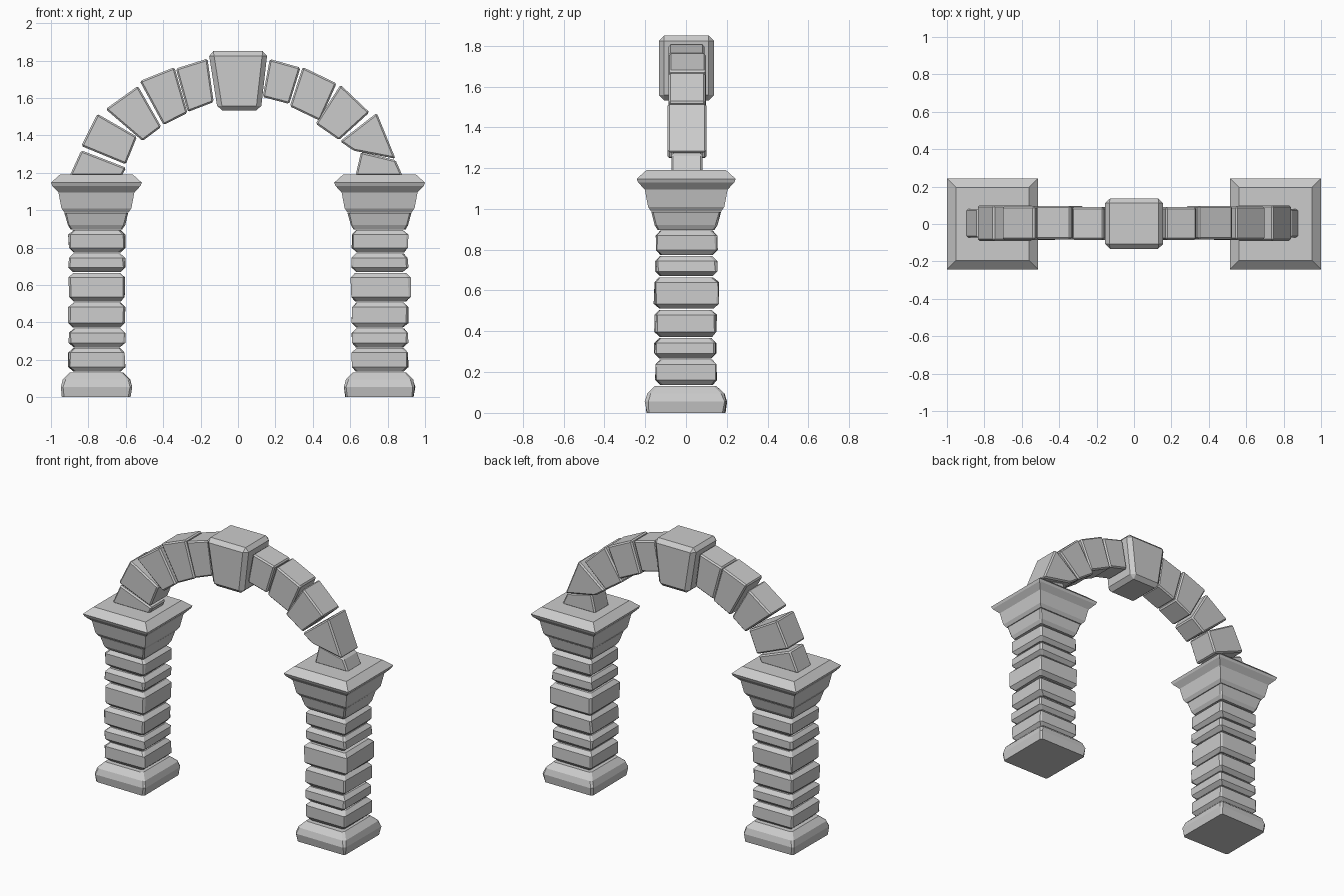
import bpy, bmesh, random
from mathutils import Vector

if "Cube" in bpy.data.objects:
    bpy.data.objects.remove(bpy.data.objects["Cube"])

random.seed(4)


def finish(bm, name):
    bmesh.ops.recalc_face_normals(bm, faces=bm.faces[:])
    me = bpy.data.meshes.new(name)
    bm.to_mesh(me)
    bm.free()
    ob = bpy.data.objects.new(name, me)
    bpy.context.collection.objects.link(ob)
    return ob


def stack(name, cx, cy, profile, corner=0.0, sx=1.0, sy=1.0, jitter=0.0):
    """Loft square rings (z, half width), with optionally chamfered corners."""
    bm = bmesh.new()
    rings = []
    for z, h in profile:
        c, pts = corner, []
        for ax, ay in ((1, -1), (1, 1), (-1, 1), (-1, -1)):
            if c:
                pair = [(ax * (h - c), ay * h), (ax * h, ay * (h - c))]
                pts += pair if ax * ay < 0 else pair[::-1]
            else:
                pts.append((ax * h, ay * h))
        rings.append([bm.verts.new((cx + x * sx + random.uniform(-jitter, jitter),
                                    cy + y * sy + random.uniform(-jitter, jitter), z))
                      for x, y in pts])
    n = len(rings[0])
    for a, b in zip(rings, rings[1:]):
        for i in range(n):
            bm.faces.new((a[i], a[(i + 1) % n], b[(i + 1) % n], b[i]))
    bm.faces.new(rings[0][::-1])
    bm.faces.new(rings[-1])
    return finish(bm, name)


def wedge(name, quad, y0, y1, bevel):
    """Arch stone: an outline in x and z given depth, with chamfered edges."""
    bm = bmesh.new()
    f = [bm.verts.new((x, y0, z)) for x, z in quad]
    b = [bm.verts.new((x, y1, z)) for x, z in quad]
    bm.faces.new(f)
    bm.faces.new(b[::-1])
    for i in range(4):
        j = (i + 1) % 4
        bm.faces.new((f[j], f[i], b[i], b[j]))
    bmesh.ops.recalc_face_normals(bm, faces=bm.faces[:])
    bmesh.ops.bevel(bm, geom=bm.edges[:], offset=bevel, segments=1, affect='EDGES')
    return finish(bm, name)


# Pillars: base, six shaft blocks, neck and capital
base = [(0, .183), (.055, .19), (.095, .178), (.132, .143)]
neck = [(.897, .138), (.92, .153), (.985, .17)]
capital = [(.988, .172), (1.01, .187), (1.095, .203), (1.13, .236), (1.147, .243), (1.19, .195)]
blocks = [(.137, .262), (.267, .367), (.373, .505), (.511, .664), (.67, .768), (.774, .893)]
for side, s in (("left", -1), ("right", 1)):
    cx = s * .757
    stack(side + "_base", cx, 0, base, .012, 1, 1.05, .003)
    for i, (z0, z1) in enumerate(blocks):
        h = .158 if i == 3 and s > 0 else .15
        dx = .006 if i == 3 and s > 0 else .002
        b = .024
        stack(f"{side}_shaft_block_{i + 1}", cx + dx, random.uniform(-.004, .003),
              [(z0, h - b), (z0 + b, h), (z1 - b, h), (z1, h - b)], .01, 1, 1, .004)
    stack(side + "_neck", cx, 0, neck, .008, 1, 1, .002)
    stack(side + "_capital", cx, .001, capital)

# Arch stones: outer and inner corners, front and back depth
stones = [
    ("left", [((-.332, 1.757), (-.163, 1.81), (-.130, 1.578), (-.268, 1.525)),
              ((-.525, 1.690), (-.340, 1.764), (-.270, 1.520), (-.398, 1.455)),
              ((-.708, 1.540), (-.535, 1.664), (-.410, 1.445), (-.510, 1.370)),
              ((-.838, 1.343), (-.752, 1.515), (-.540, 1.393), (-.600, 1.245)),
              ((-.900, 1.183), (-.838, 1.320), (-.598, 1.227), (-.622, 1.183))]),
    ("right", [((.170, 1.808), (.334, 1.762), (.274, 1.568), (.132, 1.605)),
               ((.346, 1.765), (.527, 1.678), (.438, 1.478), (.277, 1.555)),
               ((.548, 1.670), (.703, 1.523), (.540, 1.375), (.415, 1.462)),
               ((.742, 1.520), (.842, 1.275), (.618, 1.318), (.546, 1.368)),
               ((.842, 1.268), (.880, 1.183), (.628, 1.183), (.658, 1.312))]),
]
depths = [(-.085, .09), (-.082, .097), (-.085, .095), (-.09, .1), (-.072, .08)]
for side, quads in stones:
    for i, (quad, (y0, y1)) in enumerate(zip(quads, depths)):
        wedge(f"{side}_arch_stone_{i + 1}", quad, y0, y1, .009)

# Keystone
wedge("keystone", ((-.158, 1.85), (.158, 1.85), (.122, 1.532), (-.108, 1.532)), -.133, .137, .026)
